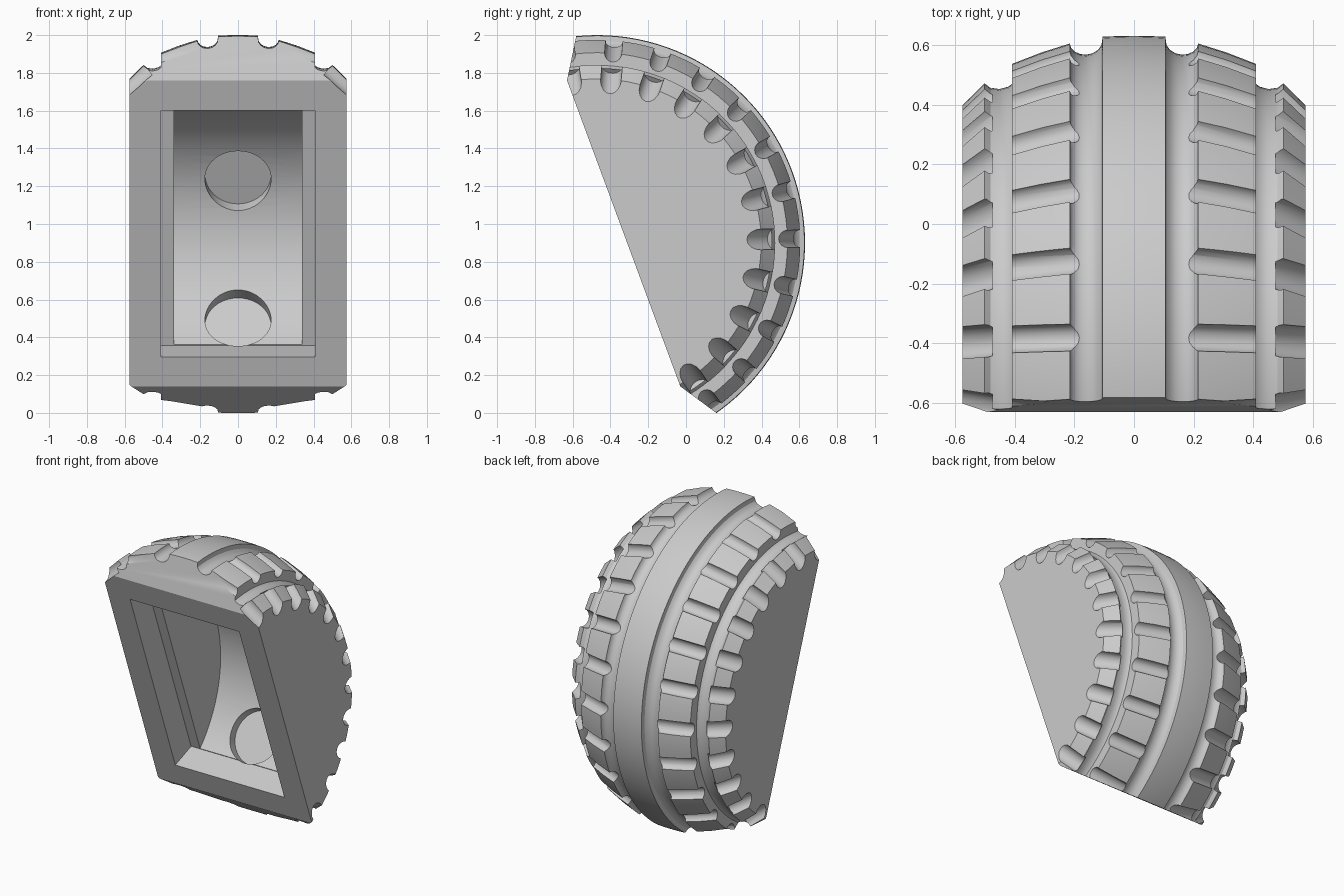
import bpy, bmesh, math
from mathutils import Vector, Matrix

if "Cube" in bpy.data.objects:
    bpy.data.objects.remove(bpy.data.objects["Cube"])

CY, CZ = -0.47, 0.90                      # wheel axis (runs along x)
TOP, BOT = Vector((-0.63, 1.76)), Vector((-0.03, 0.14))   # ends of flat front face
U = (BOT - TOP).normalized()
N = Vector((-U.y, U.x))                   # inward normal of front face


def make(name, bm):
    bmesh.ops.recalc_face_normals(bm, faces=bm.faces)
    me = bpy.data.meshes.new(name)
    bm.to_mesh(me)
    bm.free()
    ob = bpy.data.objects.new(name, me)
    bpy.context.collection.objects.link(ob)
    return ob


def prism(name, pts, half):
    """Solid with a y-z outline, extruded symmetrically in x."""
    bm = bmesh.new()
    a = [bm.verts.new((-half, p[0], p[1])) for p in pts]
    b = [bm.verts.new((half, p[0], p[1])) for p in pts]
    bm.faces.new(a)
    bm.faces.new(b[::-1])
    for i in range(len(pts)):
        j = (i + 1) % len(pts)
        bm.faces.new((a[i], a[j], b[j], b[i]))
    return make(name, bm)


def place(x, r, ang):
    return Vector((x, CY + r * math.cos(ang), CZ + r * math.sin(ang)))


def rod(bm, p, q, rad, seg):
    """Cylinder from p to q."""
    d = q - p
    rot = d.to_track_quat('Z', 'Y').to_matrix().to_4x4()
    bmesh.ops.create_cone(bm, cap_ends=True, segments=seg, radius1=rad, radius2=rad,
                          depth=d.length, matrix=Matrix.Translation((p + q) / 2) @ rot)


def cut(ob, tool, op='DIFFERENCE'):
    tool.hide_render = True
    m = ob.modifiers.new('cut', 'BOOLEAN')
    m.operation, m.object, m.solver = op, tool, 'EXACT'
    bpy.context.view_layer.objects.active = ob
    bpy.ops.object.modifier_apply(modifier=m.name)
    bpy.data.objects.remove(tool)


# Tyre body: half profile (x, radius), mirrored and revolved
half = [(0.05, 1.0995), (0.105, 1.097)]
for i in range(1, 8):                     # round circumferential groove
    t = math.pi * i / 8
    half.append((0.16 - 0.055 * math.cos(t), 1.087 - 0.010 * i / 8 - 0.045 * math.sin(t)))
half += [(0.215, 1.075), (0.31, 1.045), (0.408, 1.007), (0.408, 0.94), (0.42, 0.93),
         (0.45, 0.922), (0.48, 0.926), (0.5, 0.942), (0.575, 0.868)]
profile = [(-x, r) for x, r in half[::-1]] + [(0, 1.10)] + half
SEG = 128
bm = bmesh.new()
rings = []
for s in range(SEG):
    ang = 2 * math.pi * s / SEG
    rings.append([bm.verts.new(place(x, r, ang)) for x, r in profile])
for s in range(SEG):
    a, b = rings[s], rings[(s + 1) % SEG]
    for i in range(len(profile) - 1):
        bm.faces.new((a[i], a[i + 1], b[i + 1], b[i]))
bm.faces.new([r[0] for r in rings])
bm.faces.new([r[-1] for r in rings])
tyre = make('tyre_section', bm)

# Cross notches on tread blocks and shoulders
bm = bmesh.new()
for k in range(-6, 9):
    ang = math.radians(1.2 + 14 * k)
    for s in (-1, 1):
        rod(bm, place(s * 0.19, 1.086, ang), place(s * 0.435, 1.0, ang), 0.046, 16)
        rod(bm, place(s * 0.49, 0.942, ang), place(s * 0.64, 0.808, ang), 0.055, 16)
cut(tyre, make('notch_cutter', bm))

# Keep only the section between front face and the two end faces
keep = [TOP, TOP + Vector((0.1, 0.48)), (1.2, 2.24), (1.2, -0.9),
        BOT + Vector((0.19, -0.14)) * 5, BOT]
cut(tyre, prism('section_bounds', keep, 1.0), 'INTERSECT')

# Rectangular front pocket
def on_face(z):
    return TOP + U * ((z - TOP.y) / U.y)

lo, hi, depth = on_face(0.295), on_face(1.60), 0.18
cut(tyre, prism('front_pocket_cutter', [lo - N * 0.1, lo + N * depth, hi + N * depth, hi - N * 0.1], 0.408))

# Curved inner cavity
R_IN = 0.77
h = (TOP - Vector((CY, CZ))).dot(N) + depth - 0.004
base, spread = math.atan2(N.y, N.x), math.acos(h / R_IN)
arc = [place(0, R_IN, base + spread * (i / 20 - 1)).yz for i in range(41)]
cut(tyre, prism('cavity_cutter', arc, 0.34))

# Two round recesses in the cavity wall
bm = bmesh.new()
for deg in (26, -32):
    ang = math.radians(deg)
    rod(bm, place(0, 0.62, ang), place(0, 0.83, ang), 0.175, 48)
cut(tyre, make('recess_cutter', bm))

bpy.ops.object.select_all(action='DESELECT')
tyre.select_set(True)
bpy.context.view_layer.objects.active = tyre
bpy.ops.object.shade_smooth_by_angle(angle=math.radians(28))
